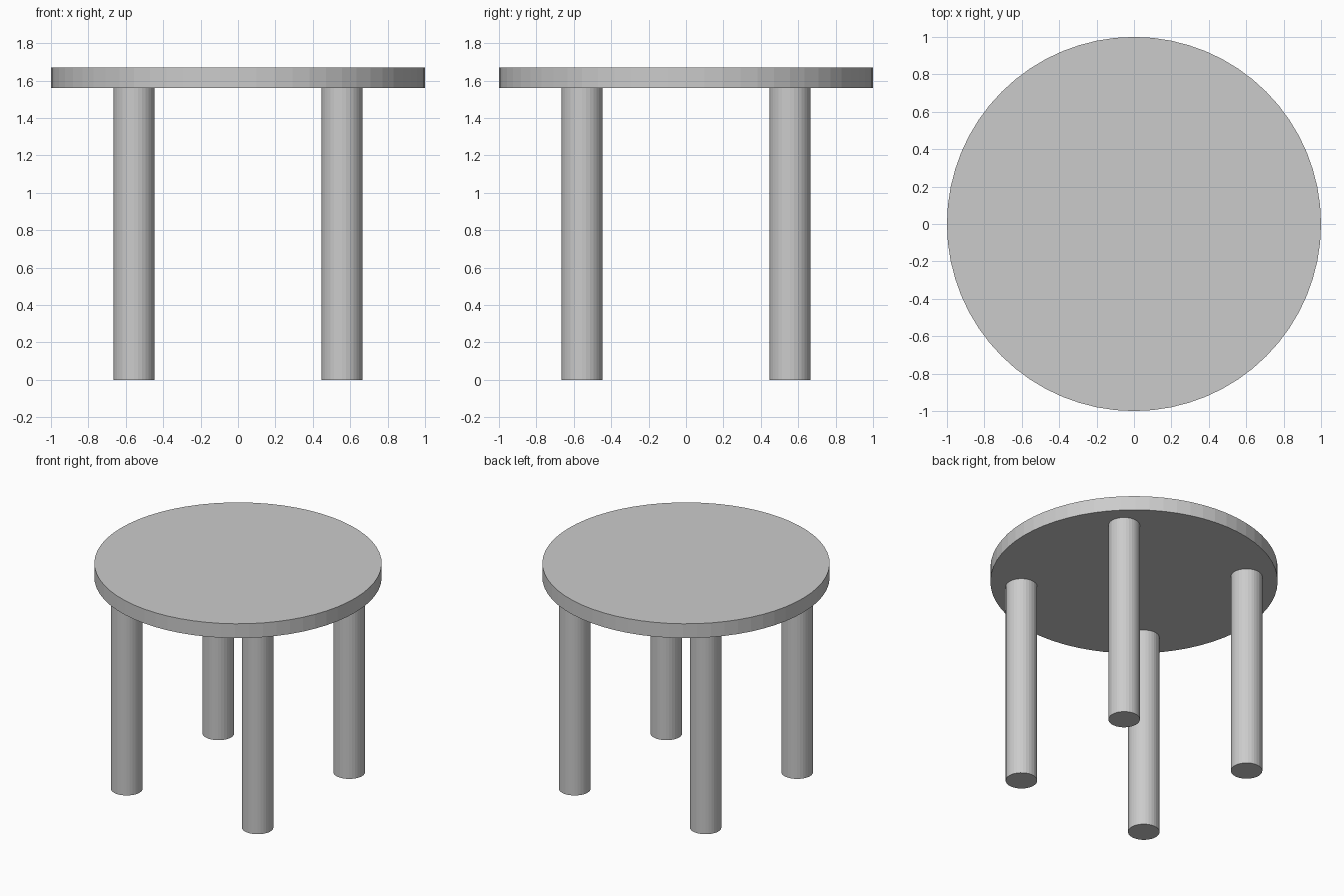
import bpy

if "Cube" in bpy.data.objects:
    bpy.data.objects.remove(bpy.data.objects["Cube"])

LEG_HEIGHT = 1.56
TOP_THICKNESS = 0.11
LEG_RADIUS = 0.11
LEG_OFFSET = 0.556


def cylinder(name, x, y, z0, height, radius, sides):
    bpy.ops.mesh.primitive_cylinder_add(
        vertices=sides, radius=radius, depth=height,
        location=(x, y, z0 + height / 2))
    bpy.context.object.name = name


# Round table top
cylinder("table_top", 0, 0, LEG_HEIGHT, TOP_THICKNESS, 1.0, 64)

# Four round legs in a square
for depth_name, sy in (("front", -1), ("back", 1)):
    for side_name, sx in (("left", -1), ("right", 1)):
        cylinder(f"{depth_name}_{side_name}_leg",
                 sx * LEG_OFFSET, sy * LEG_OFFSET,
                 0, LEG_HEIGHT, LEG_RADIUS, 32)
